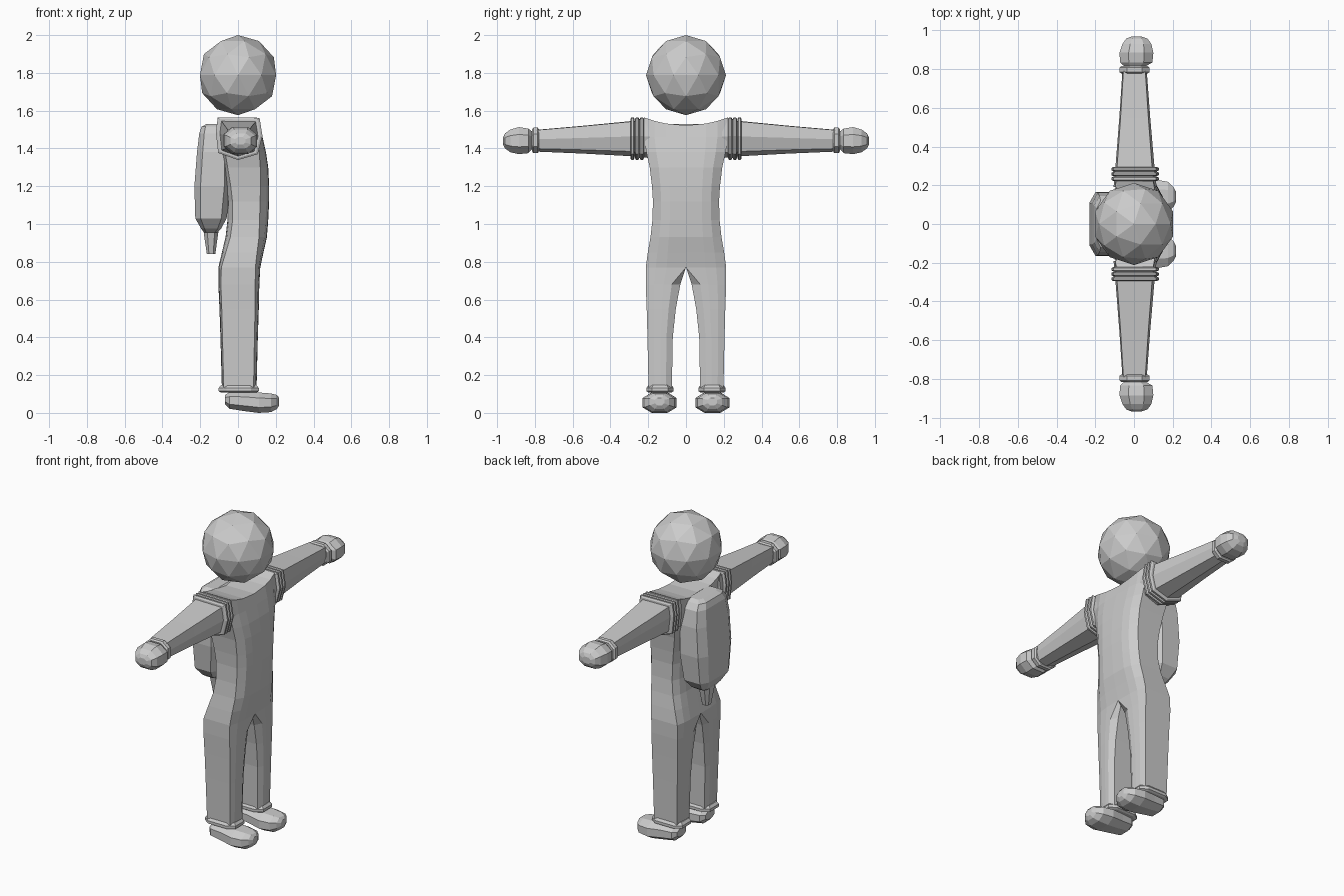
import bpy, bmesh, math

grey = bpy.data.materials.new("plain grey")
grey.diffuse_color = (0.6, 0.6, 0.6, 1)


def finish(name, bm, mirror=False):
    bmesh.ops.recalc_face_normals(bm, faces=bm.faces)
    me = bpy.data.meshes.new(name)
    bm.to_mesh(me)
    bm.free()
    me.materials.append(grey)
    ob = bpy.data.objects.new(name, me)
    bpy.context.collection.objects.link(ob)
    if mirror:
        m = ob.modifiers.new("Mirror", 'MIRROR')
        m.use_axis = (False, True, False)
        m.merge_threshold = 0.0005
    return ob


def loft(name, rings, mirror=False):
    """Skin a list of equal-length rings and close both ends."""
    bm = bmesh.new()
    vs = [[bm.verts.new(p) for p in r] for r in rings]
    n = len(rings[0])
    for a, b in zip(vs, vs[1:]):
        for i in range(n):
            j = (i + 1) % n
            bm.faces.new((a[i], a[j], b[j], b[i]))
    bm.faces.new(vs[0])
    bm.faces.new(vs[-1])
    return finish(name, bm, mirror)


def octagon(a0, a1, b0, b1, c):
    """Chamfered rectangle as (a, b) pairs; c is the corner cut."""
    ca, cb = c * (a1 - a0), c * (b1 - b0)
    return [(a0 + ca, b0), (a1 - ca, b0), (a1, b0 + cb), (a1, b1 - cb),
            (a1 - ca, b1), (a0 + ca, b1), (a0, b1 - cb), (a0, b0 + cb)]


# Head
bm = bmesh.new()
bmesh.ops.create_icosphere(bm, subdivisions=2, radius=0.212)
bmesh.ops.translate(bm, verts=bm.verts, vec=(0, 0, 1.788))
finish("head", bm)

# Body: one half, leg and torso in a single skin
# z, inner y, outer y, back x, front x, side chamfer
sections = [
    (0.12, 0.075, 0.198, -0.085, 0.098, 0.016),
    (0.40, 0.070, 0.204, -0.093, 0.105, 0.018),
    (0.55, 0.054, 0.208, -0.098, 0.110, 0.020),
    (0.68, 0.030, 0.213, -0.104, 0.113, 0.022),
    (0.77, 0.000, 0.213, -0.104, 0.118, 0.026),
    (0.85, 0.000, 0.202, -0.085, 0.135, 0.034),
    (0.93, 0.000, 0.188, -0.066, 0.153, 0.042),
    (1.02, 0.000, 0.178, -0.056, 0.160, 0.046),
    (1.12, 0.000, 0.175, -0.058, 0.165, 0.048),
    (1.20, 0.000, 0.180, -0.066, 0.165, 0.046),
    (1.30, 0.000, 0.192, -0.080, 0.160, 0.042),
    (1.38, 0.000, 0.210, -0.090, 0.148, 0.036),
    (1.46, 0.000, 0.222, -0.098, 0.130, 0.026),
    (1.522, 0.000, 0.222, -0.098, 0.114, 0.015),
]
bm = bmesh.new()
rows = []
for z, yi, yo, xb, xf, d in sections:
    w = yo - yi
    ci = 0.25 * w if yi > 0 else 0
    front = [(xf - d, yi), (xf, yi + ci), (xf - 0.05 * d, yi + 0.48 * w),
             (xf - 0.3 * d, yi + 0.75 * w), (xf - d, yo)]
    back = [(xb + d * 0.6 * (xf - x) / d, y) for x, y in reversed(front)]
    lift = 0.042 if z > 1.5 else 0
    rows.append([bm.verts.new((x, y, z + lift * (y / yo) ** 2)) for x, y in front + back])
for a, b in zip(rows, rows[1:]):
    for i in range(10):
        q = (a[i], a[(i + 1) % 10], b[(i + 1) % 10], b[i])
        if any(v.co.y > 1e-5 for v in q):
            bm.faces.new(q)
for i in range(1, 4):                                   # dipped shoulder line
    t = rows[-1]
    bm.faces.new((t[i], t[i + 1], t[8 - i], t[9 - i]))
bm.faces.new(rows[0])
bmesh.ops.delete(bm, geom=[v for v in bm.verts if not v.link_faces], context='VERTS')
finish("body", bm, True)

# Arms: a seven-sided section scaled along y
sleeve = [(-0.105, 0.107), (0.112, 0.104), (0.127, 0.01), (0.102, -0.085),
          (0.0, -0.115), (-0.103, -0.078), (-0.115, 0.03)]


def arm_ring(y, s, zc):
    return [(x * s, y, zc + z * s) for x, z in sleeve]


loft("arm", [arm_ring(0.19, 0.92, 1.455), arm_ring(0.30, 0.83, 1.455),
             arm_ring(0.55, 0.66, 1.449), arm_ring(0.79, 0.52, 1.443)], True)

# Three stacked rings at the shoulder
for k in range(3):
    y = 0.222 + k * 0.025
    loft("shoulder_ring", [arm_ring(y, 0.93, 1.456), arm_ring(y + 0.006, 1.02, 1.456),
                           arm_ring(y + 0.017, 1.02, 1.456), arm_ring(y + 0.023, 0.93, 1.456)], True)

# Wrist cuff and mitten hand
loft("wrist_cuff", [[(x, y, z) for x, z in octagon(-w, w + 0.005, 1.443 - w * 0.88, 1.443 + w * 0.88, 0.25)]
                    for y, w in [(0.778, 0.066), (0.785, 0.076), (0.808, 0.076), (0.816, 0.066)]], True)
hand = [(0.815, -0.05, 0.06, 1.395, 1.49), (0.835, -0.072, 0.095, 1.375, 1.505),
        (0.885, -0.075, 0.100, 1.370, 1.513), (0.93, -0.060, 0.090, 1.38, 1.50),
        (0.958, -0.040, 0.070, 1.40, 1.48), (0.968, -0.015, 0.04, 1.42, 1.46)]
loft("hand", [[(x, y, z) for x, z in octagon(x0, x1, z0, z1, 0.27)] for y, x0, x1, z0, z1 in hand], True)

# Trouser cuff and shoe
loft("ankle_cuff", [[(x, y, z) for x, y in octagon(-0.09 - e, 0.098 + e, 0.077 - e, 0.198 + e, 0.2)]
                    for z, e in [(0.108, 0.0), (0.115, 0.012), (0.132, 0.012), (0.147, 0.0)]], True)
shoe = [(-0.068, 0.045, 0.045, 0.095), (-0.045, 0.07, 0.022, 0.11), (0.03, 0.078, 0.010, 0.113),
        (0.11, 0.09, 0.0, 0.108), (0.175, 0.078, 0.004, 0.103), (0.205, 0.05, 0.02, 0.095),
        (0.218, 0.025, 0.04, 0.08)]
loft("shoe", [[(x, y, z) for y, z in octagon(0.14 - w, 0.14 + w, z0, z1, 0.27)] for x, w, z0, z1 in shoe], True)

# Backpack: half width, back x, front x by height
pack = [(0.955, -0.18, -0.11, 0.07), (0.975, -0.195, -0.09, 0.10), (1.03, -0.226, -0.06, 0.145),
        (1.20, -0.231, -0.04, 0.165), (1.38, -0.217, -0.04, 0.162), (1.48, -0.205, -0.05, 0.145),
        (1.515, -0.193, -0.07, 0.12), (1.53, -0.165, -0.09, 0.095)]
loft("backpack", [[(x, y, z) for x, y in octagon(xb, xf, -w, w, 0.17)] for z, xb, xf, w in pack])

# Tapered nozzle under the backpack
loft("nozzle", [[(x, y, z) for x, y in octagon(xb, xf, -w, w, 0.25)] for z, xb, xf, w in
                [(0.84, -0.165, -0.12, 0.025), (0.93, -0.178, -0.108, 0.045), (0.98, -0.185, -0.10, 0.055)]])
